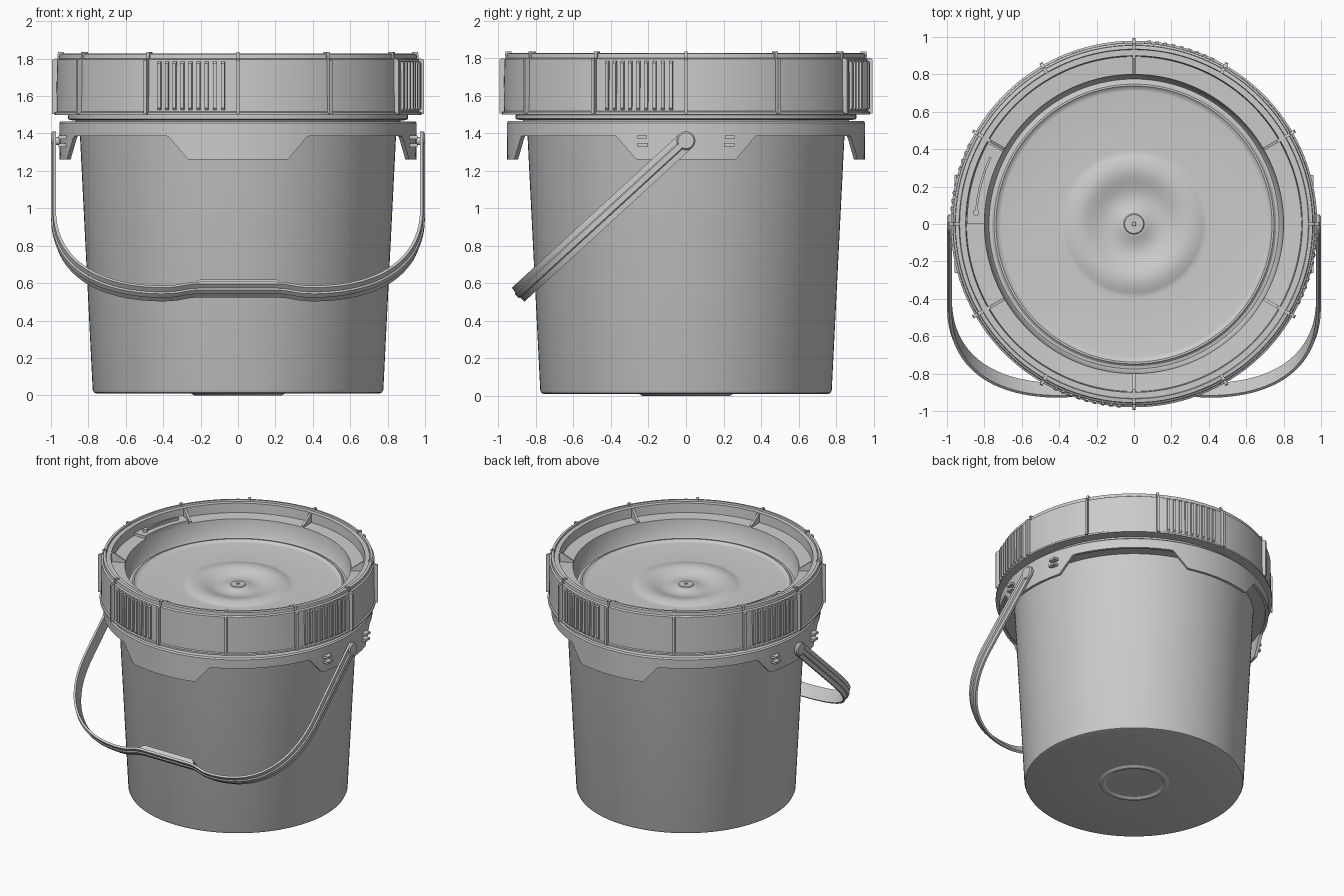
import bpy, bmesh
from math import sin, cos, asin, pi, radians, degrees
from mathutils import Vector
from mathutils.geometry import interpolate_bezier

if "Cube" in bpy.data.objects:
    bpy.data.objects.remove(bpy.data.objects["Cube"])


def finish(bm, name):
    bmesh.ops.remove_doubles(bm, verts=bm.verts, dist=1e-5)
    bmesh.ops.recalc_face_normals(bm, faces=bm.faces)
    me = bpy.data.meshes.new(name)
    bm.to_mesh(me)
    bm.free()
    ob = bpy.data.objects.new(name, me)
    bpy.context.collection.objects.link(ob)
    bpy.ops.object.select_all(action='DESELECT')
    ob.select_set(True)
    bpy.context.view_layer.objects.active = ob
    bpy.ops.object.shade_smooth_by_angle(angle=radians(32))
    return ob


def polar(r, z, a):
    return Vector((r * cos(a), r * sin(a), z))


def loft(bm, rings, wrap=False, closed=True):
    """Skin consecutive rings; closed = each ring is a loop, wrap = last joins first."""
    vs = [[bm.verts.new(p) for p in ring] for ring in rings]
    n, m = len(vs), len(vs[0])
    for i in range(n if wrap else n - 1):
        a, b = vs[i], vs[(i + 1) % n]
        for j in range(m if closed else m - 1):
            k = (j + 1) % m
            bm.faces.new((a[j], a[k], b[k], b[j]))
    if closed and not wrap:
        bm.faces.new(vs[0])
        bm.faces.new(vs[-1])


def lathe(name, prof, closed=False, steps=144):
    bm = bmesh.new()
    rings = [[polar(r, z, 2 * pi * i / steps) for r, z in prof] for i in range(steps)]
    loft(bm, rings, wrap=True, closed=closed)
    bmesh.ops.remove_doubles(bm, verts=bm.verts, dist=1e-5)
    return finish(bm, name)


def arc_block(name, prof, a0, a1, steps=14):
    bm = bmesh.new()
    loft(bm, [[polar(r, z, radians(a0 + (a1 - a0) * i / steps)) for r, z in prof]
              for i in range(steps + 1)])
    return finish(bm, name)


def radial_plates(name, prof, angles, width):
    """Extrude an (r, z) outline sideways at each angle."""
    bm = bmesh.new()
    for d in angles:
        a = radians(d)
        side = Vector((-sin(a), cos(a), 0)) * width / 2
        loft(bm, [[polar(r, z, a) + side * s for r, z in prof] for s in (-1, 1)])
    return finish(bm, name)


# Bucket body with a foot ring under the base and a neck under the lid
lathe("bucket_body", [(0, .01), (.2, .01), (.215, 0), (.235, 0), (.25, .01), (.755, .01),
                      (.77, .015), (.777, .03), (.845, 1.39), (.87, 1.47), (.89, 1.47),
                      (.89, 1.52), (0, 1.52)])
lathe("neck_bead", [(.88, 1.472), (.90, 1.472), (.908, 1.478), (.908, 1.498), (.88, 1.505)], True)

# Collar skirt with four drop tabs
inner, outer = degrees(asin(.27 / .95)), degrees(asin(.37 / .95))
half = [(i * inner / 8, 1.26) for i in range(8)]
half += [(inner - .5, 1.26), (inner, 1.265), (inner + .4, 1.272),
         (outer - .5, 1.375), (outer, 1.383), (outer + .7, 1.386)]
half += [(outer + .7 + i * (45 - outer - .7) / 7, 1.386) for i in range(1, 7)]
quad = [(-a, z) for a, z in reversed(half[1:])] + half + [(45, 1.386)]
bm = bmesh.new()
rings = []
for q in range(4):
    for d, zb in quad:
        prof = [(.953, zb), (.955, 1.455), (.947, 1.465), (.85, 1.465),
                (.84, 1.395), (.93, 1.395), (.932, zb)]
        rings.append([polar(r, z, radians(90 * q + d)) for r, z in prof])
loft(bm, rings, wrap=True)
finish(bm, "collar_skirt")

# Small stop bumps either side of both handle pivots
bm = bmesh.new()
for sx in (-1, 1):
    for sy in (-1, 1):
        for z, y in ((1.38, .235), (1.338, .23)):
            res = bmesh.ops.create_cube(bm, size=1)
            for v in res['verts']:
                v.co = Vector((sx * .935 + v.co.x * .05, sy * y + v.co.y * .055,
                               z + v.co.z * .018))
finish(bm, "handle_stops")

# Screw lid: outer wall, rim, channel and dished panel with ripples
lid = [(.885, 1.50), (.98, 1.50), (.98, 1.513), (.971, 1.518), (.968, 1.795), (.957, 1.802),
       (.955, 1.825), (.935, 1.828), (.932, 1.816), (.90, 1.816), (.895, 1.745), (.80, 1.74),
       (.785, 1.61), (.775, 1.597), (.76, 1.60), (.748, 1.612), (.738, 1.612),
       (.725, 1.60), (.71, 1.597), (.40, 1.60)]
lid += [(.38 - .01 * i, 1.60 + .018 * sin(2 * pi * i / 32)) for i in range(33)]
lid += [(.055, 1.60), (.05, 1.606), (.012, 1.606), (.01, 1.612), (0, 1.612)]
lathe("lid", lid)

# Lid grip ribs, knurled sectors and channel gussets
radial_plates("lid_ribs", [(.93, 1.80), (.93, 1.836), (.963, 1.836), (.966, 1.802),
                           (.99, 1.797), (.995, 1.79), (.995, 1.505), (.96, 1.505)],
              range(0, 360, 30), .018)
knurls = [90 * q - 25.5 + 2.6 * i for q in range(4) for i in range(9)]
radial_plates("lid_knurls", [(.96, 1.785), (.976, 1.785), (.984, 1.775), (.984, 1.535),
                             (.976, 1.525), (.96, 1.525)], knurls, .018)
radial_plates("channel_gussets", [(.90, 1.73), (.90, 1.815), (.885, 1.815), (.80, 1.755),
                                  (.80, 1.73)], range(30, 360, 60), .016)

# Locking tab in the left part of the channel
arc_block("lock_platform", [(.80, 1.735), (.80, 1.765), (.893, 1.765), (.893, 1.735)], 151, 180)
arc_block("lock_strip", [(.84, 1.76), (.84, 1.785), (.852, 1.785), (.852, 1.76)], 155, 175)
bm = bmesh.new()
bmesh.ops.create_cone(bm, segments=20, radius1=.017, radius2=.017, depth=.03, cap_ends=True)
bmesh.ops.translate(bm, verts=bm.verts, vec=(-.845, .06, 1.773))
finish(bm, "lock_pin")

# Tilted bail handle: path in its own plane (x, s), swept with a ridged strap section
D = Vector((0, -.737, -.676))
N = Vector((0, .676, -.737))
PIVOT = Vector((0, 0, 1.36))


def bez(a, b, c, d, n):
    return interpolate_bezier(*[Vector(p) for p in (a, b, c, d)], n)


path = [Vector((.985, 0)), Vector((.985, .3))]
path += [p.to_2d() for p in bez((.985, .6, 0), (.985, .95, 0), (.80, 1.2, 0), (.42, 1.21, 0), 24)]
path += [p.to_2d() for p in bez((.40, 1.21, 0), (.30, 1.21, 0), (.29, 1.18, 0), (.2, 1.18, 0), 8)]
path += [Vector((-p.x, p.y)) for p in reversed(path)]
section = [(-.012, -.05), (.004, -.05), (.006, -.02), (.014, -.014), (.014, .014),
           (.006, .02), (.004, .05), (-.012, .05)]
bm = bmesh.new()
rings = []
for i, p in enumerate(path):
    t = (path[min(i + 1, len(path) - 1)] - path[max(i - 1, 0)]).normalized()
    ring = []
    for u, v in section:
        w = p + Vector((t.y, -t.x)) * u
        ring.append(PIVOT + Vector((w.x, 0, 0)) + D * w.y + N * v)
    rings.append(ring)
loft(bm, rings)
finish(bm, "bail_handle")

# Raised hand grip in the middle of the handle
bm = bmesh.new()
outline = [(-.235, 1.185), (-.225, 1.15), (-.205, 1.135), (.205, 1.135), (.225, 1.15), (.235, 1.185)]
loft(bm, [[PIVOT + Vector((x, 0, 0)) + D * s + N * v for x, s in outline] for v in (-.035, .035)])
finish(bm, "handle_grip")

# Round handle ends and pivot pins
for label, sx in (("left", -1), ("right", 1)):
    bm = bmesh.new()
    loft(bm, [[Vector((sx * x, r * cos(2 * pi * i / 32), 1.36 + r * sin(2 * pi * i / 32)))
               for i in range(32)]
              for x, r in ((.935, .022), (.972, .022), (.973, .05), (.99, .05), (.999, .042))])
    finish(bm, label + "_handle_pivot")
